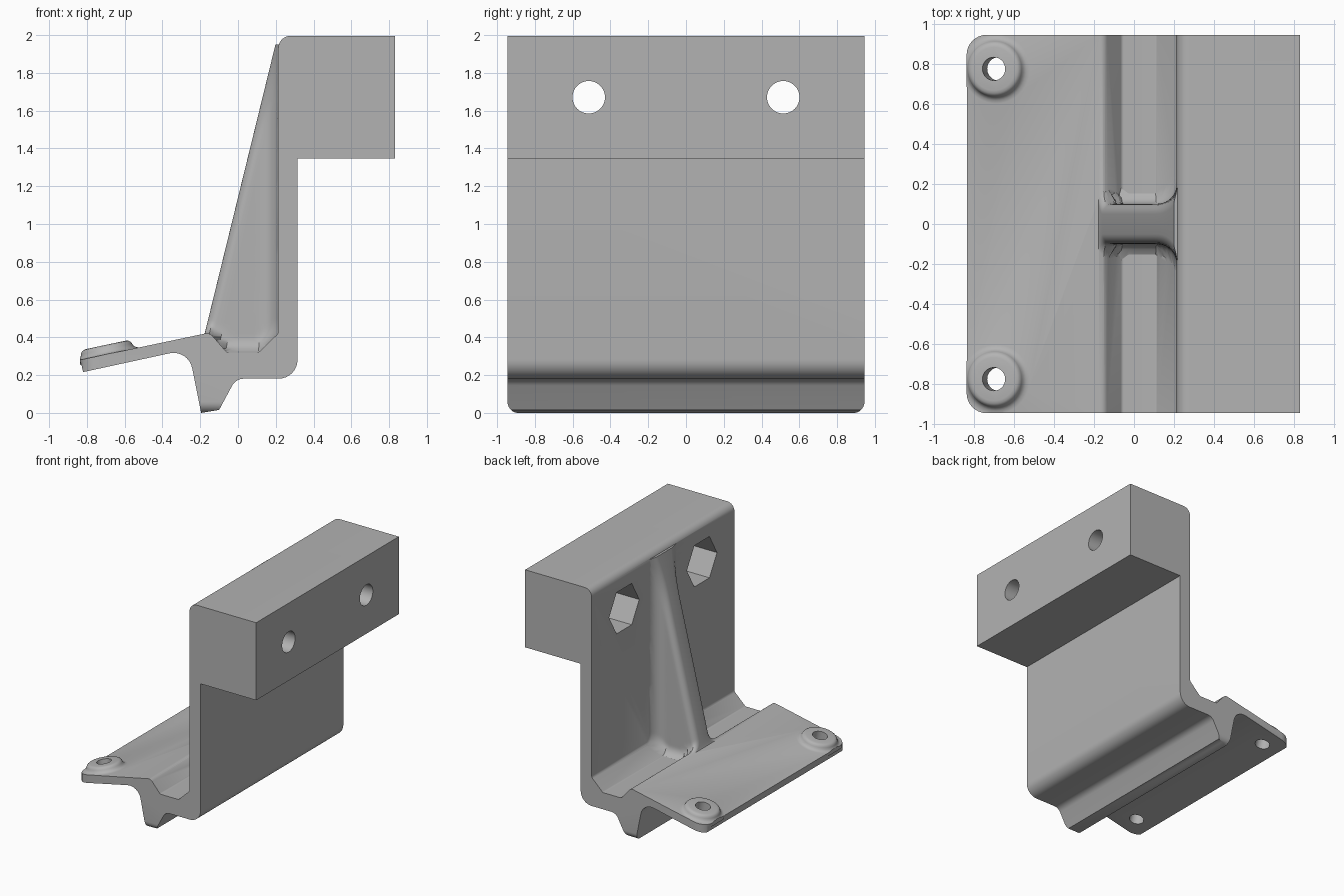
import bpy, bmesh, math
from mathutils import Vector, Matrix

cube = bpy.data.objects.get("Cube")
if cube:
    bpy.data.objects.remove(cube)

HALF = 0.945          # half length along y
TILT = math.radians(12)

grey = bpy.data.materials.new("plain_grey")
grey.use_nodes = True
tone = (0.45, 0.45, 0.45, 1)
grey.diffuse_color = tone
grey.node_tree.nodes["Principled BSDF"].inputs["Base Color"].default_value = tone


def rounded(points, steps=8):
    """Turn (u, v, radius) corners into an outline with arcs."""
    out = []
    for i, (u, v, r) in enumerate(points):
        p = Vector((u, v))
        if r == 0:
            out.append(p)
            continue
        a = (Vector(points[i - 1][:2]) - p).normalized()
        b = (Vector(points[(i + 1) % len(points)][:2]) - p).normalized()
        half = a.angle(b) / 2
        centre = p + (a + b).normalized() * r / math.sin(half)
        start = p + a * r / math.tan(half) - centre
        end = p + b * r / math.tan(half) - centre
        sweep = start.angle_signed(end)
        for k in range(steps + 1):
            out.append(centre + Matrix.Rotation(-sweep * k / steps, 2) @ start)
    return out


def finish(name, bm):
    bmesh.ops.recalc_face_normals(bm, faces=bm.faces)
    mesh = bpy.data.meshes.new(name)
    bm.to_mesh(mesh)
    bm.free()
    mesh.materials.append(grey)
    obj = bpy.data.objects.new(name, mesh)
    bpy.context.collection.objects.link(obj)
    return obj


def prism(name, outline, axis, low, high):
    """Extrude a flat outline along x, y or z."""
    place = {"x": lambda u, v: (low, u, v), "y": lambda u, v: (u, low, v),
             "z": lambda u, v: (u, v, low)}[axis]
    bm = bmesh.new()
    face = bm.faces.new([bm.verts.new(place(*p)) for p in outline])
    new = bmesh.ops.extrude_face_region(bm, geom=[face])["geom"]
    shift = Vector([(high - low) * (axis == a) for a in "xyz"])
    bmesh.ops.translate(bm, vec=shift, verts=[g for g in new if isinstance(g, bmesh.types.BMVert)])
    return finish(name, bm)


def circle(u, v, r, sides):
    return [(u + r * math.cos(math.tau * k / sides), v + r * math.sin(math.tau * k / sides))
            for k in range(sides)]


def combine(target, tool, operation):
    mod = target.modifiers.new(operation, "BOOLEAN")
    mod.operation, mod.object, mod.solver = operation, tool, "EXACT"
    bpy.context.view_layer.objects.active = target
    bpy.ops.object.modifier_apply(modifier=mod.name)
    bpy.data.objects.remove(tool)


# Main section: sloping plate, foot, channel, wall and block
section = [
    (-0.82, 0.22, 0), (-0.263, 0.341, 0.1), (-0.195, 0.004, 0), (-0.10, 0.02, 0),
    (-0.011, 0.185, 0.07), (0.315, 0.185, 0.1), (0.315, 1.35, 0), (0.83, 1.35, 0),
    (0.83, 2, 0), (0.213, 2, 0.065), (0.213, 0.425, 0.03), (0.11, 0.325, 0.02),
    (-0.06, 0.325, 0.02), (-0.15, 0.429, 0.04), (-0.835, 0.285, 0)]
bracket = prism("bracket", rounded(section), "y", -HALF, HALF)


# Tapered rib, flaring into the wall and the channel
def floor_height(x):
    if x > 0.11:
        return 0.325 + min(x - 0.11, 0.1)
    return 0.325 + min(max(-0.06 - x, 0) * 1.15, 0.1)


def flare(distance, r):
    d = min(max(distance, 0), r)
    return r - math.sqrt(r * r - (r - d) ** 2)


def rib_width(x, x_front, z):
    corner = flare(x - x_front, 0.05)
    return 0.1 + flare(0.215 - x, 0.1) + flare(z - floor_height(x), 0.08) - corner


bm = bmesh.new()
levels = [0.33 + 0.015 * k for k in range(14)] + [0.54 + 0.0745 * k for k in range(20)]
rows = []
for z in levels:
    x_front = -0.175 + (z - 0.43) * 0.245
    depth = 0.25 - x_front
    xs = [x_front + min(0.05, depth * 0.4) * (1 - math.cos(k * math.pi / 12)) for k in range(7)]
    xs += [xs[-1] + (0.235 - xs[-1]) * (1 - (1 - k / 14) ** 1.6) for k in range(1, 15)]
    side = [(x, rib_width(x, x_front, z)) for x in xs]
    ring = [(x, w) for x, w in side] + [(x, -w) for x, w in reversed(side)]
    rows.append([bm.verts.new((x, y, z)) for x, y in ring])
for low, high in zip(rows, rows[1:]):
    for k in range(len(low)):
        bm.faces.new((low[k - 1], low[k], high[k], high[k - 1]))
bm.faces.new(rows[0])
bm.faces.new(rows[-1])
combine(bracket, finish("rib", bm), "UNION")


# Raised bosses on the plate corners
boss_section = [(0.175, -0.025), (0.175, 0), (0.157, 0.004), (0.144, 0.014), (0.138, 0.028),
                (0.132, 0.04), (0.122, 0.047), (0.108, 0.05)]


def revolve(name, pairs, y):
    bm = bmesh.new()
    rings = [[bm.verts.new((u, v, h)) for u, v in circle(0, 0, r, 48)] for r, h in pairs]
    for low, high in zip(rings, rings[1:]):
        for k in range(48):
            bm.faces.new((low[k - 1], low[k], high[k], high[k - 1]))
    bm.faces.new(rings[0])
    bm.faces.new(rings[-1])
    matrix = Matrix.Translation((-0.69, y, 0.315)) @ Matrix.Rotation(-TILT, 4, "Y")
    bmesh.ops.transform(bm, matrix=matrix, verts=bm.verts)
    return finish(name, bm)


for y in (-0.775, 0.775):
    combine(bracket, revolve("boss", boss_section, y), "UNION")

# Rounded plate corners and foot ends
plan = [(-0.836, -HALF, 0.1), (1, -HALF, 0), (1, HALF, 0), (-0.836, HALF, 0.1)]
combine(bracket, prism("plan_trim", rounded(plan), "z", -1, 3), "INTERSECT")
end = [(-HALF, 0.003, 0.06), (HALF, 0.003, 0.06), (HALF, 3, 0), (-HALF, 3, 0)]
combine(bracket, prism("foot_trim", rounded(end), "x", -2, 2), "INTERSECT")

# Screw holes in the bosses, bolt holes and hexagonal nut pockets in the block
for side in (-1, 1):
    screw = revolve("screw_hole", [(0.058, -0.3), (0.058, 0.3)], side * 0.775)
    combine(bracket, screw, "DIFFERENCE")
    bolt = prism("bolt_hole", circle(side * 0.515, 1.675, 0.086, 40), "x", 0, 1)
    combine(bracket, bolt, "DIFFERENCE")
    pocket = prism("nut_pocket", circle(side * 0.515, 1.675, 0.2, 6), "x", 0, 0.6)
    combine(bracket, pocket, "DIFFERENCE")

# Centre on the ground and shade
bpy.ops.object.select_all(action="DESELECT")
bracket.select_set(True)
bpy.context.view_layer.objects.active = bracket
lowest = min(v.co.z for v in bracket.data.vertices)
bracket.data.transform(Matrix.Translation((0, 0, -lowest)))
bpy.ops.object.shade_smooth_by_angle(angle=math.radians(30))
